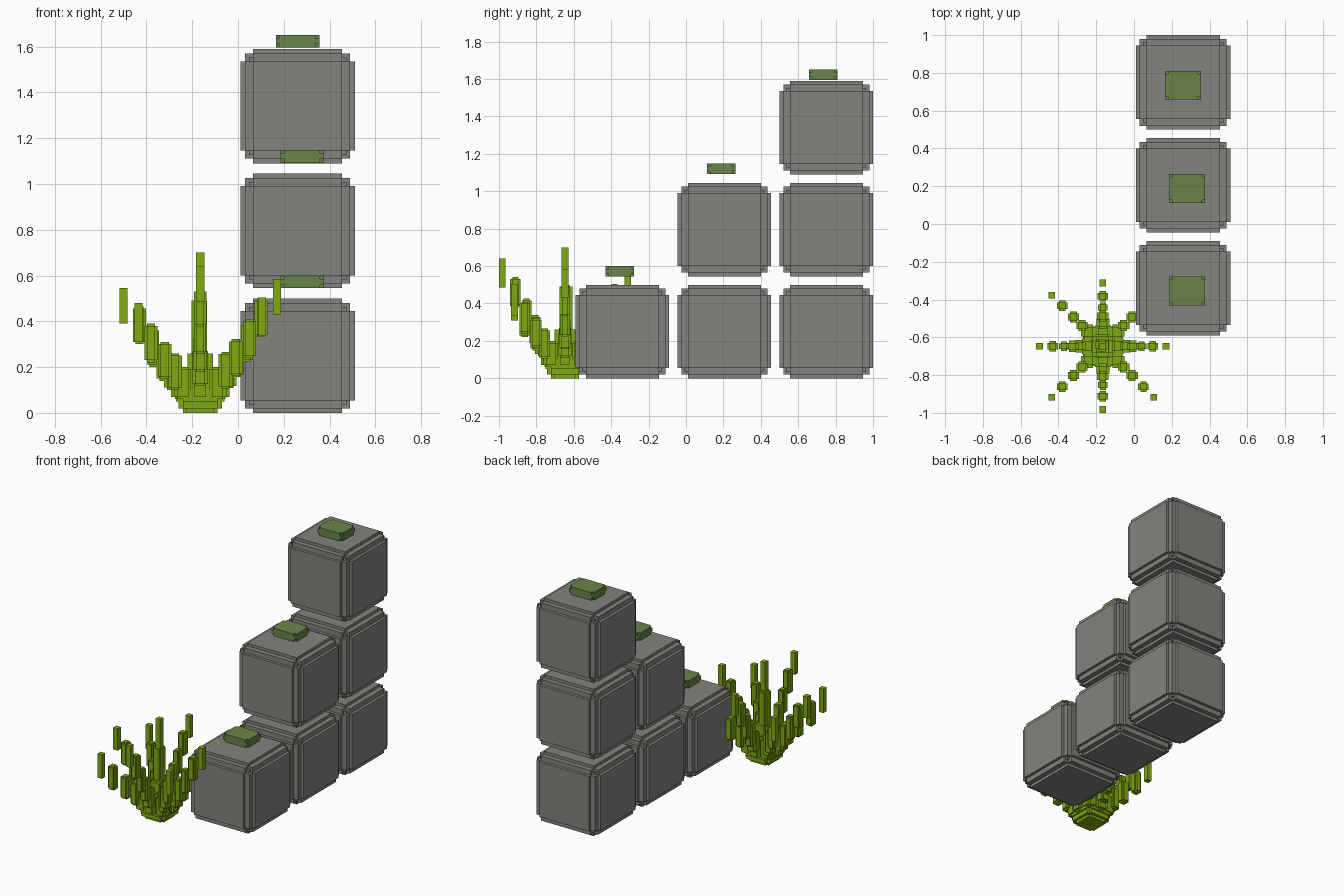
import bpy
import bmesh
from itertools import product
from mathutils import Vector

if "Cube" in bpy.data.objects:
    bpy.data.objects.remove(bpy.data.objects["Cube"], do_unlink=True)


def material(name, rgb):
    mat = bpy.data.materials.new(name)
    mat.use_nodes = True
    mat.diffuse_color = (*rgb, 1)
    mat.node_tree.nodes["Principled BSDF"].inputs["Base Color"].default_value = (*rgb, 1)
    return mat


stone = material("stone grey", (0.225, 0.225, 0.208))
moss = material("moss green", (0.138, 0.237, 0.067))
leaf = material("leaf green", (0.212, 0.405, 0.006))


def finish(bm, name, mat, location):
    mesh = bpy.data.meshes.new(name)
    bm.to_mesh(mesh)
    bm.free()
    mesh.materials.append(mat)
    obj = bpy.data.objects.new(name, mesh)
    obj.location = location
    bpy.context.collection.objects.link(obj)
    return obj


def add_box(bm, x, y, z0, z1, hx, hy):
    verts = bmesh.ops.create_cube(bm, size=1)["verts"]
    bmesh.ops.scale(bm, vec=(2 * hx, 2 * hy, z1 - z0), verts=verts)
    bmesh.ops.translate(bm, vec=(x, y, (z0 + z1) / 2), verts=verts)


def stepped_solid(boxes):
    """Outer skin of centred boxes given by their half sizes."""
    grid = [sorted({s * b[a] for b in boxes for s in (-1, 1)}) for a in range(3)]

    def filled(cell):
        if any(c < 0 or c >= len(g) - 1 for c, g in zip(cell, grid)):
            return False
        mid = [abs(g[c] + g[c + 1]) / 2 for c, g in zip(cell, grid)]
        return any(all(m < h for m, h in zip(mid, box)) for box in boxes)

    bm = bmesh.new()
    for cell in product(*(range(len(g) - 1) for g in grid)):
        if not filled(cell):
            continue
        for axis, side in product(range(3), (0, 1)):
            near = list(cell)
            near[axis] += 2 * side - 1
            if filled(near):
                continue
            u, v = [a for a in range(3) if a != axis]
            corners = []
            for du, dv in ((0, 0), (1, 0), (1, 1), (0, 1)):
                idx = list(cell)
                idx[axis] += side
                idx[u] += du
                idx[v] += dv
                corners.append(bm.verts.new([grid[a][idx[a]] for a in range(3)]))
            bm.faces.new(corners)
    bmesh.ops.remove_doubles(bm, verts=bm.verts, dist=0.0005)
    bmesh.ops.recalc_face_normals(bm, faces=bm.faces)
    return bm


# Stone blocks: raised faces, stepped edges and recessed corners
H, E, C, F = 0.25, 0.23, 0.213, 0.195
block_boxes = [(H, F, F), (F, H, F), (F, F, H),
               (E, E, F), (E, F, E), (F, E, E), (C, C, C)]
pitch = 0.545
for column in range(3):
    for level in range(column + 1):
        finish(stepped_solid(block_boxes), f"stone_block_{column + 1}_{level + 1}", stone,
               (0.26, -0.34 + pitch * column, H + pitch * level))

# Moss pads: slabs with their eight corners notched out
px, py, pz, n = 0.095, 0.076, 0.028, 0.016
pad_boxes = [(px - n, py, pz), (px, py - n, pz), (px, py, pz - n)]
for i, place in enumerate([(0.28, -0.355, 0.573), (0.28, 0.188, 1.12), (0.26, 0.734, 1.623)]):
    finish(stepped_solid(pad_boxes), f"moss_pad_{i + 1}", moss, place)

# Plant: stepped base, central stalk and eight spreading arms
bm = bmesh.new()
for z0, z1, wide, narrow in [(0, 0.02, 0.075, 0.06), (0.02, 0.05, 0.095, 0.075),
                             (0.05, 0.1, 0.105, 0.075), (0.1, 0.16, 0.085, 0.06)]:
    add_box(bm, 0, 0, z0, z1, wide, narrow)
    add_box(bm, 0, 0, z0, z1, narrow, wide)


def stalk(x, y, z0, z1, w, cross=True):
    """Upright bar; a cross section is a plus sign, else a square."""
    if cross:
        add_box(bm, x, y, z0 + 0.01, z1 - 0.01, w, w * 0.6)
        add_box(bm, x, y, z0 + 0.01, z1 - 0.01, w * 0.6, w)
        add_box(bm, x, y, z0, z1, w * 0.6, w * 0.6)
    else:
        add_box(bm, x, y, z0, z1, w, w)


stalk(0, 0, 0.1, 0.7, 0.018, False)
stalk(-0.005, 0.005, 0.1, 0.5, 0.034)
stalk(0, 0, 0.1, 0.27, 0.055)

# Reach, bottom, top and half width of the bars along an arm
straight = [(0.085, 0.06, 0.2, 0.042), (0.125, 0.1, 0.24, 0.034), (0.16, 0.14, 0.3, 0.03),
            (0.205, 0.2, 0.37, 0.026), (0.265, 0.3, 0.465, 0.028), (0.335, 0.39, 0.545, 0.018)]
diagonal = [(0.075, 0.06, 0.2, 0.04), (0.11, 0.1, 0.26, 0.03), (0.155, 0.15, 0.31, 0.03),
            (0.215, 0.22, 0.39, 0.028), (0.27, 0.31, 0.48, 0.018)]
lift = {(-1, 0): 0, (1, 0): 0.04, (0, -1): 0.095, (0, 1): 0.05,
        (-1, -1): 0, (1, -1): 0.025, (-1, 1): 0, (1, 1): 0.02}
for (dx, dy), rise in lift.items():
    bars = diagonal if dx and dy else straight
    for i, (reach, z0, z1, w) in enumerate(bars):
        up = rise * i / (len(bars) - 1)
        stalk(dx * reach, dy * reach, z0 + up, z1 + up, w, i < len(bars) - 1)
finish(bm, "spiky_plant", leaf, Vector((-0.165, -0.647, 0)))
